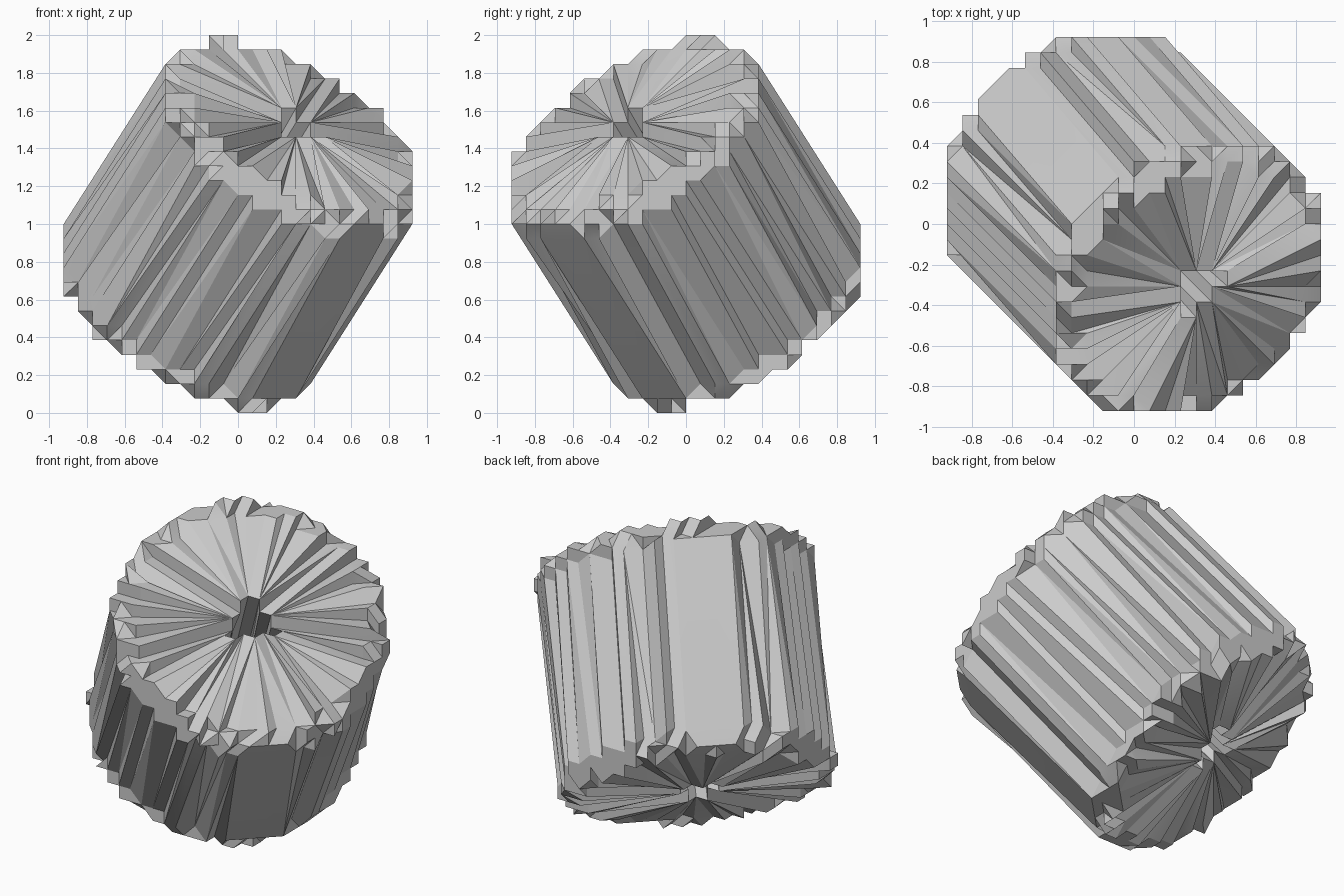
import bpy, bmesh, math
from mathutils import Vector

cube = bpy.data.objects.get("Cube")
if cube:
    bpy.data.objects.remove(cube, do_unlink=True)

STEP = 2 / 26          # lattice pitch that every corner is snapped to
SEGMENTS = 96
axis = Vector((0.46, -0.46, 0.76)).normalized()
side = axis.cross(Vector((0, 0, 1))).normalized()
up = side.cross(axis)


def snapped(radius, along, angle):
    p = axis * along + (side * math.cos(angle) + up * math.sin(angle)) * radius
    return Vector([round(c / STEP) * STEP for c in p]) + Vector((0, 0, 1))


# Half profile (radius, distance along axis): bore mouth, cap edge, rim, wall end
half = [(0.13, 0.685), (0.66, 0.67), (0.73, 0.648), (0.76, 0.61), (0.757, 0.55)]
profile = half + [(r, -t) for r, t in reversed(half)]

bm = bmesh.new()
rings = [[bm.verts.new(snapped(r, t, math.tau * (i + 0.25) / SEGMENTS))
          for i in range(SEGMENTS)] for r, t in profile]

# Radial caps, rim bands, long wall facets, and the bore joining both caps
for a, b in zip(rings, rings[1:] + rings[:1]):
    for i in range(SEGMENTS):
        j = (i + 1) % SEGMENTS
        bm.faces.new((a[i], b[i], b[j]))
        bm.faces.new((a[i], b[j], a[j]))

bmesh.ops.remove_doubles(bm, verts=bm.verts, dist=STEP * 0.1)
bmesh.ops.dissolve_degenerate(bm, edges=bm.edges, dist=0.0001)
bmesh.ops.recalc_face_normals(bm, faces=bm.faces)

mesh = bpy.data.meshes.new("faceted_drum")
bm.to_mesh(mesh)
bm.free()
drum = bpy.data.objects.new("faceted_drum", mesh)
bpy.context.collection.objects.link(drum)

# Plain grey
grey = bpy.data.materials.new("light_grey")
grey.use_nodes = True
colour = (0.6, 0.6, 0.6, 1)
grey.diffuse_color = colour
grey.node_tree.nodes["Principled BSDF"].inputs["Base Color"].default_value = colour
mesh.materials.append(grey)

bpy.ops.object.select_all(action='DESELECT')
drum.select_set(True)
bpy.context.view_layer.objects.active = drum
bpy.ops.object.shade_smooth_by_angle(angle=math.radians(20))
